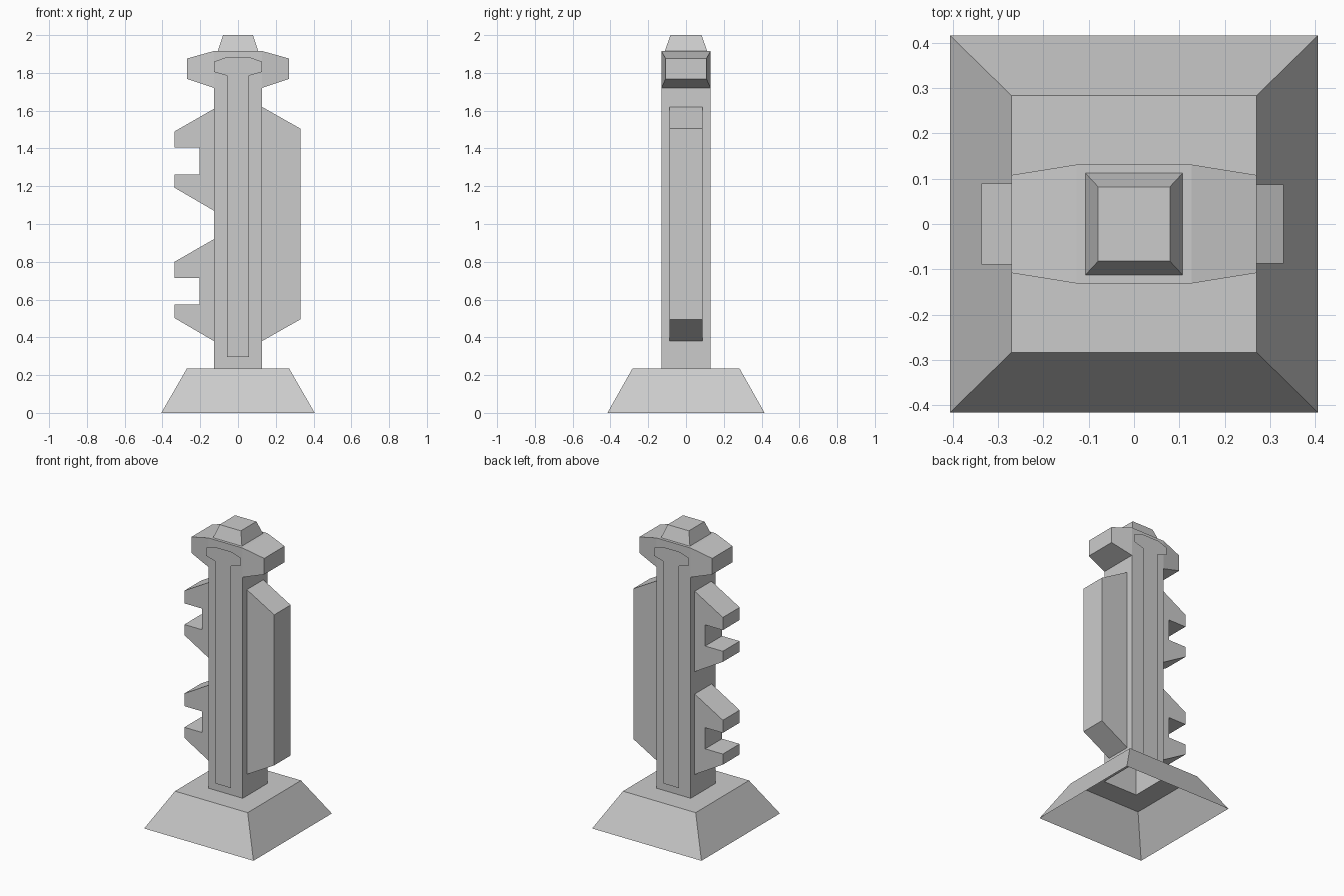
import bpy, bmesh

if "Cube" in bpy.data.objects:
    bpy.data.objects.remove(bpy.data.objects["Cube"])


def finish(bm, name):
    me = bpy.data.meshes.new(name)
    bm.to_mesh(me)
    bm.free()
    ob = bpy.data.objects.new(name, me)
    bpy.context.collection.objects.link(ob)
    return ob


def mirror(ob, axis):
    mod = ob.modifiers.new("mirror", 'MIRROR')
    mod.use_axis = [i == axis for i in range(3)]
    mod.use_mirror_merge = False


def loft(name, loops, cap_end=False):
    """Skin a stack of loops; loops run counter-clockwise seen from the end."""
    bm = bmesh.new()
    rings = [[bm.verts.new(p) for p in loop] for loop in loops]
    for a, b in zip(rings, rings[1:]):
        for i in range(len(a)):
            j = (i + 1) % len(a)
            bm.faces.new((a[i], a[j], b[j], b[i]))
    if cap_end:
        bm.faces.new(rings[-1])
    return finish(bm, name)


def rect_z(hx, hy, z):
    return [(-hx, -hy, z), (hx, -hy, z), (hx, hy, z), (-hx, hy, z)]


def rect_x(hy, z0, z1, x):
    return [(x, -hy, z0), (x, hy, z0), (x, hy, z1), (x, -hy, z1)]


def fin(name, profile, hy):
    """Plate from an xz profile, open where it meets the pillar (last to first point)."""
    bm = bmesh.new()
    front = [bm.verts.new((x, -hy, z)) for x, z in profile]
    back = [bm.verts.new((x, hy, z)) for x, z in profile]
    bm.faces.new(front)
    bm.faces.new(back[::-1])
    for i in range(len(profile) - 1):
        bm.faces.new((front[i + 1], front[i], back[i], back[i + 1]))
    return finish(bm, name)


PX, PY = 0.127, 0.131  # pillar half widths

# Hollow base, open underneath, with a ledge around the pillar
loft("base", [rect_z(0.406, 0.416, 0), rect_z(0.27, 0.283, 0.236),
              rect_z(PX, PY, 0.236)])

# Pillar and the tapered cap on top
loft("pillar", [rect_z(PX, PY, 0.236), rect_z(PX, PY, 1.916)], True)
loft("top_cap", [rect_z(0.107, 0.112, 1.916), rect_z(0.079, 0.082, 2.0)], True)

# Tapered wings on both sides of the head
wing = loft("head_wing", [rect_x(PY, 1.72, 1.916, PX),
                          rect_x(0.108, 1.768, 1.876, 0.27)], True)
mirror(wing, 0)

# Long plate on the right side
fin("right_plate", [(PX, 0.38), (0.33, 0.495), (0.33, 1.505), (PX, 1.62)], 0.087)

# Two notched brackets on the left side
for name, z in (("lower_bracket", 0.38), ("upper_bracket", 1.07)):
    fin(name, [(-PX, z + 0.54), (-0.336, z + 0.42), (-0.336, z + 0.335),
               (-0.205, z + 0.335), (-0.205, z + 0.193), (-0.336, z + 0.193),
               (-0.336, z + 0.122), (-PX, z)], 0.089)

# Raised T-shaped strip with sloped edges, front and back
half = [(0.057, 0.295), (0.057, 1.785), (0.128, 1.805), (0.128, 1.859), (0.065, 1.882)]
outline = half + [(-x, z) for x, z in reversed(half)]
bm = bmesh.new()
face = bm.faces.new([bm.verts.new((x, -PY, z)) for x, z in outline])
bm.normal_update()
bmesh.ops.inset_region(bm, faces=[face], thickness=0.009, use_even_offset=True)
for v in face.verts:
    v.co.y = -0.155
mirror(finish(bm, "raised_strip"), 1)
